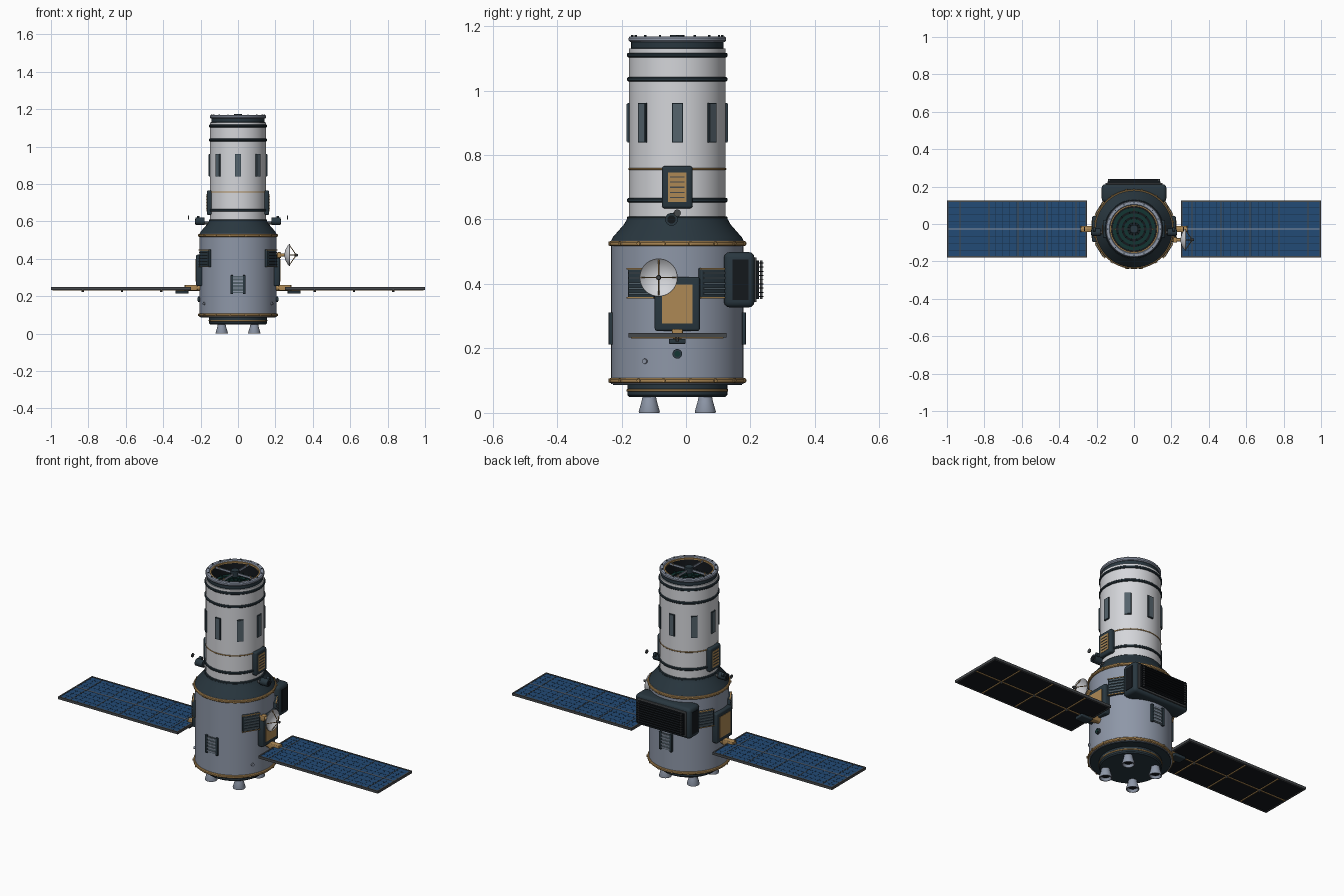
import bpy, bmesh
from math import pi, radians, cos, sin
from mathutils import Matrix, Vector

if "Cube" in bpy.data.objects:
    bpy.data.objects.remove(bpy.data.objects["Cube"])

CY = -0.027  # depth of the main axis


def material(name, *rgb):
    m = bpy.data.materials.new(name)
    m.use_nodes = True
    m.diffuse_color = (*rgb, 1)
    m.node_tree.nodes["Principled BSDF"].inputs["Base Color"].default_value = (*rgb, 1)
    return m


GREY = material("blue grey", .27, .31, .39)
WHITE = material("off white", .66, .67, .70)
SLATE = material("dark slate", .022, .038, .05)
GOLD = material("gold foil", .42, .25, .09)
BLUE = material("solar blue", .016, .07, .18)
NAVY = material("navy line", .008, .028, .07)
BLACK = material("near black", .007, .009, .012)
WINDOW = material("window grey", .09, .125, .15)
GREEN = material("dark green", .006, .035, .032)
FRAME = material("frame grey", .06, .065, .07)
AXIS = Matrix.Translation((0, CY, 0))


def finish(name, bm, mat, M):
    bmesh.ops.recalc_face_normals(bm, faces=bm.faces)
    bm.transform(M)
    me = bpy.data.meshes.new(name)
    bm.to_mesh(me)
    bm.free()
    me.materials.append(mat)
    me.shade_smooth()
    me.set_sharp_from_angle(angle=radians(32))
    ob = bpy.data.objects.new(name, me)
    bpy.context.collection.objects.link(ob)
    return ob


def box(name, c, s, mat, M=AXIS, bevel=0):
    bm = bmesh.new()
    bmesh.ops.create_cube(bm, size=1, matrix=Matrix.Translation(c) @ Matrix.Diagonal((*s, 1)))
    if bevel:
        bmesh.ops.bevel(bm, geom=bm.edges[:], offset=bevel, segments=3, profile=.5, affect='EDGES')
    return finish(name, bm, mat, M)


def rod(name, a, b, r, mat, M=AXIS, r2=None, n=20):
    # cylinder or cone from point a to point b
    a, b = Vector(a), Vector(b)
    bm = bmesh.new()
    bmesh.ops.create_cone(bm, cap_ends=True, segments=n, radius1=r, radius2=r if r2 is None else r2,
                          depth=(b - a).length)
    turn = (b - a).to_track_quat('Z', 'Y').to_matrix().to_4x4()
    return finish(name, bm, mat, M @ Matrix.Translation((a + b) / 2) @ turn)


def lathe(name, profile, mat, M=AXIS, n=64):
    bm = bmesh.new()
    vs = [bm.verts.new((r, 0, z)) for r, z in profile]
    es = [bm.edges.new(p) for p in zip(vs, vs[1:])]
    bmesh.ops.spin(bm, geom=vs + es, cent=(0, 0, 0), axis=(0, 0, 1), angle=2 * pi, steps=n)
    bmesh.ops.remove_doubles(bm, verts=bm.verts, dist=1e-5)
    return finish(name, bm, mat, M)


def band(name, r, z, h, mat, d=.006):
    # rounded hoop around the main axis
    e = h * .25
    return lathe(name, [(r - d, z - h / 2), (r - e, z - h / 2), (r, z - e), (r, z + e),
                        (r - e, z + h / 2), (r - d, z + h / 2)], mat)


def radial(deg, r, z):
    # frame on the hull: local x outward, y sideways, z up
    return AXIS @ Matrix.Rotation(radians(deg), 4, 'Z') @ Matrix.Translation((r, 0, z))


# Main hull and telescope tube
lathe("service_body", [(0, .09), (.205, .09), (.205, .535), (0, .535)], GREY)
lathe("body_underside", [(0, .086), (.2, .086), (.2, .091)], SLATE)
lathe("shoulder_cone", [(.205, .535), (.2, .545), (.165, .585), (.157, .6), (0, .6)], SLATE)
lathe("telescope_tube", [(.15, .58), (.15, 1.13), (.13, 1.13)], WHITE)
lathe("base_skirt", [(0, .05), (.15, .05), (.155, .056), (.155, .09)], SLATE)
band("base_trim", .158, .07, .008, GOLD)
for z in (.1, .525):
    band("body_trim", .213, z, .016, GOLD, .012)
    for i in range(16):
        M = radial(i * 22.5 + 11, .21, z)
        rod("trim_bolt", (0, 0, 0), (.007, 0, 0), .006, GOLD, M, n=8)
for z in (.603, .66, 1.035, 1.11):
    band("tube_band", .156, z, .014, SLATE)
band("tube_trim", .152, .757, .006, GOLD)

# Open aperture with spider vanes and hub
lathe("aperture_collar", [(.15, 1.125), (.143, 1.132), (.143, 1.152), (.13, 1.152)], SLATE)
lathe("aperture_rim", [(.128, 1.15), (.146, 1.15), (.151, 1.155), (.151, 1.163), (.147, 1.168),
                       (.132, 1.168), (.128, 1.163), (.128, 1.15)], GREY)
lathe("aperture_trim", [(.121, 1.155), (.121, 1.163), (.129, 1.163)], GOLD)
lathe("aperture_wall", [(.122, 1.16), (.122, 1.09), (0, 1.09)], BLACK)
for r in (.045, .075, .105):
    lathe("baffle_ring", [(r - .009, 1.093), (r - .009, 1.098), (r + .009, 1.098), (r + .009, 1.093)], GREEN)
for i in range(12):
    box("baffle_rib", (.07, 0, 1.1), (.1, .004, .006), GREEN, radial(i * 30 + 15, 0, 0))
for i in range(4):
    box("spider_vane", (.07, 0, 1.155), (.112, .004, .012), GREY, radial(i * 90, 0, 0))
    rod("vane_bolt", (.1, 0, 1.155), (.1, 0, 1.164), .004, GOLD, radial(i * 90, 0, 0), n=8)
rod("spider_hub", (0, 0, 1.14), (0, 0, 1.173), .022, SLATE)
for i in range(16):
    rod("rim_bolt", (0, 0, 0), (0, 0, .005), .004, SLATE, radial(i * 22.5, .14, 1.167), n=8)

# Tube windows
for i in range(8):
    box("tube_window_frame", (.002, 0, 0), (.006, .034, .122), SLATE, radial(i * 45, .15, .9))
    box("tube_window", (.004, 0, 0), (.006, .028, .116), WINDOW, radial(i * 45, .15, .9))

# Engine nozzles
for i in range(4):
    M = radial(45 + i * 90, .123, 0)
    lathe("engine_nozzle", [(0, .05), (.021, .05), (.024, .035), (.033, .004), (.032, 0),
                            (.028, 0), (.02, .02), (0, .02)], GREY, M, 28)
    lathe("nozzle_throat", [(0, .014), (.023, .014)], BLACK, M, 28)

# Ladders on front and back
for deg in (-90, 90):
    M = radial(deg, .203, .262)
    box("ladder_plate", (.001, 0, 0), (.008, .052, .09), WINDOW, M)
    for s in (-1, 1):
        box("ladder_rail", (.004, s * .033, 0), (.012, .014, .1), SLATE, M, .002)
    for k in range(5):
        box("ladder_rung", (.004, 0, -.036 + k * .018), (.008, .054, .006), GREY, M)

# Fittings repeated on both sides
for side in (1, -1):
    deg = 0 if side == 1 else 180
    # Gold access panel
    M = radial(deg, .205, .338)
    box("access_frame", (.002, 0, 0), (.034, .14, .168), SLATE, M, .008)
    box("access_panel", (.018, 0, 0), (.006, .094, .12), GOLD, M)
    # Louvres flanking the panel
    for a in (-32, 32):
        M = radial(deg + a, .205, .402)
        box("louvre_back", (.002, 0, 0), (.018, .094, .094), SLATE, M, .003)
        for e in (-1, 1):
            box("louvre_trim", (.009, 0, e * .045), (.008, .098, .004), GOLD, M)
        for k in range(5):
            box("louvre_slat", (.012, 0, -.032 + k * .016), (.008, .08, .006), WINDOW, M)
    # Electronics pod on the tube
    M = radial(deg, .15, .7)
    box("tube_pod", (.002, 0, 0), (.03, .095, .132), SLATE, M, .009)
    box("pod_panel", (.016, 0, 0), (.005, .058, .092), GOLD, M)
    for k in range(5):
        box("pod_slat", (.018, 0, -.032 + k * .016), (.005, .044, .004), FRAME, M)
    # Star tracker and its small target
    y = -.018 * side
    M = radial(deg, 0, 0)
    rod("tracker_bracket", (.15, y, .592), (.2, y, .592), .008, FRAME, M)
    rod("tracker_body", (.18, y, .6), (.226, y, .6), .02, SLATE, M)
    rod("tracker_lens", (.225, y, .6), (.229, y, .6), .013, BLACK, M)
    rod("tracker_side", (.205, y + .016 * side, .617), (.22, y + .016 * side, .617), .011, SLATE, M)
    rod("tracker_target", (.262, 0, .62), (.267, 0, .62), .011, FRAME, M)
    # Docking port and thruster nub
    rod("side_port", (.2, 0, .183), (.215, 0, .183), .015, SLATE, M)
    rod("port_lens", (.214, 0, .183), (.217, 0, .183), .009, GREEN, M)
    rod("thruster_nub", (.2, 0, .16), (.212, 0, .16), .008, GREY, radial(-29 if side == 1 else 209, 0, 0), n=12)
    # Wing arm
    rod("wing_arm", (.19, 0, .245), (.285, 0, .245), .016, GOLD, M)
    box("wing_hinge", (.25, 0, .245), (.065, .034, .03), GOLD, M, .004)
    box("wing_bracket", (.3, 0, .222), (.07, .052, .016), SLATE, M, .004)
    # Solar wing, blue above and black below
    w, x0, x1 = .152, .252, 1.0
    xm, L = (x0 + x1) / 2, x1 - x0
    box("wing_cells", (xm, 0, .2435), (L - .01, 2 * w - .01, .005), BLUE, M)
    box("wing_underside", (xm, 0, .2385), (L - .01, 2 * w - .01, .005), BLACK, M)
    for e in (-1, 1):
        box("wing_edge", (xm, e * (w - .004), .241), (L, .008, .014), FRAME, M)
        box("wing_end", (xm + e * (L / 2 - .004), 0, .241), (.008, 2 * w, .014), FRAME, M)
        for k in (1, 2, 3):
            box("cell_row", (xm, e * w * k / 4, .246), (L - .016, .0025, .001), NAVY, M)
    box("wing_spine", (xm, 0, .246), (L - .016, .005, .004), GREY, M)
    box("wing_spine_below", (xm, 0, .234), (L - .016, .006, .006), GOLD, M)
    for k in range(1, 20):
        box("cell_column", (x0 + L * k / 20, 0, .246), (.002, 2 * w - .016, .001), NAVY, M)
    for x in (.31, .465, .62, .775, .93):
        box("wing_seam", (x, 0, .2463), (.004, 2 * w - .016, .0016), FRAME, M)
    for x in (.41, .62, .83):
        box("wing_rib", (x, 0, .234), (.006, 2 * w - .016, .006), GOLD, M)
        rod("rib_knob", (x, 0, .222), (x, 0, .236), .006, FRAME, M, n=10)

# Instrument bay on the back
M = radial(90, 0, .413)
box("rear_bay", (.192, 0, 0), (.095, .345, .172), SLATE, M, .018)
for s in (-1, 1):
    box("bay_side_panel", (.196, s * .1715, 0), (.05, .006, .125), BLACK, M)
box("bay_face_frame", (.242, 0, 0), (.008, .305, .138), FRAME, M, .002)
box("bay_radiator", (.247, 0, 0), (.012, .285, .12), BLACK, M)
for k in range(9):
    box("radiator_fin", (.258, 0, -.052 + k * .013), (.018, .28, .003), BLACK, M)
for s in (-1, 1):
    box("radiator_post", (.26, s * .132, 0), (.008, .006, .12), FRAME, M)

# Dish antenna on the left side
D = Matrix.Translation((.25, -.085, .42)) @ Matrix.Rotation(pi / 2, 4, 'Y')
lathe("dish_bowl", [(0, -.003), (.03, .004), (.05, .016), (.059, .025), (.058, .028),
                    (.048, .019), (.028, .008), (0, .003)], WHITE, D, 40)
rod("dish_mount", (0, 0, -.07), (0, 0, -.002), .009, GOLD, D)
box("dish_gimbal", (0, 0, -.03), (.03, .03, .022), GOLD, D, .004)
for i in range(4):
    a = i * pi / 2
    rod("feed_strut", (.054 * cos(a), .054 * sin(a), .024), (0, 0, .062), .0022, GOLD, D, n=8)
rod("dish_feed", (0, 0, .052), (0, 0, .072), .008, FRAME, D, r2=.006)
